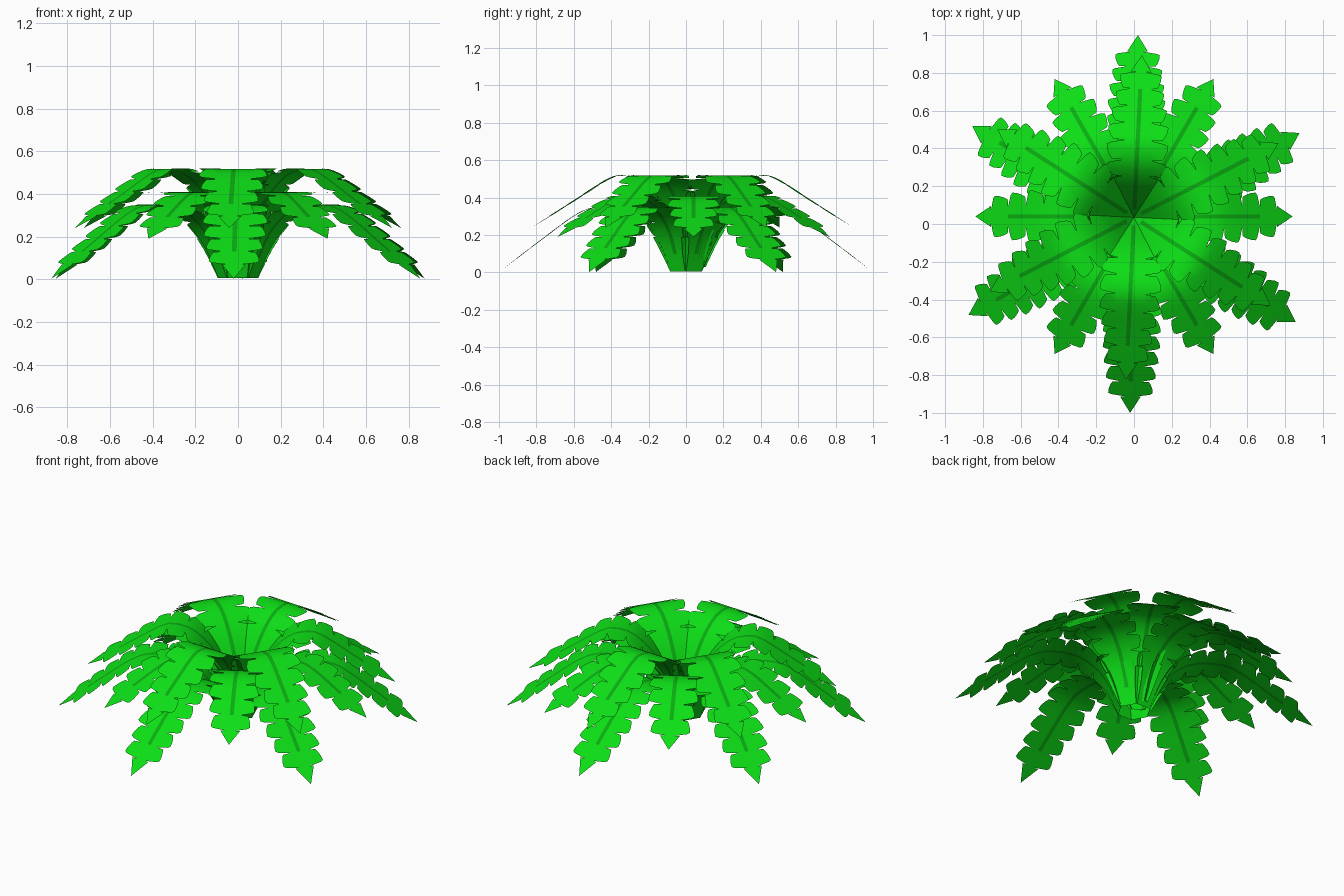
import bpy, bmesh, math
from mathutils import Vector

if "Cube" in bpy.data.objects:
    bpy.data.objects.remove(bpy.data.objects["Cube"])


def material(name, col):
    m = bpy.data.materials.new(name)
    m.diffuse_color = (*col, 1)
    m.use_nodes = True
    m.node_tree.nodes["Principled BSDF"].inputs["Base Color"].default_value = m.diffuse_color
    return m


GREEN = material("leaf_green", (0.004, 0.74, 0.008))
DARK = material("spine_green", (0.003, 0.42, 0.006))


def lerp_table(table, x):
    for (x0, y0), (x1, y1) in zip(table, table[1:]):
        if x <= x1:
            return y0 + (y1 - y0) * max(0, x - x0) / (x1 - x0)
    return table[-1][1]


def smooth_path(pts, n=8):
    # Catmull-Rom curve through the (radius, height) points
    p = [Vector(q) for q in pts]
    p = [2 * p[0] - p[1]] + p + [2 * p[-1] - p[-2]]
    out = []
    for a, b, c, d in zip(p, p[1:], p[2:], p[3:]):
        for i in range(n):
            t = i / n
            out.append(0.5 * (2 * b + (c - a) * t + (2 * a - 5 * b + 4 * c - d) * t * t
                              + (3 * b - a - 3 * c + d) * t ** 3))
    return out + [p[-2]]


def frond_mesh(name, profile, widths, lobes, plain):
    # Flat-section frond: plain base strip, notched lobes, arrow-shaped tip
    path = smooth_path(profile)
    dist = [0]
    for a, b in zip(path, path[1:]):
        dist.append(dist[-1] + (b - a).length)
    rs = [(d / dist[-1], p.x) for d, p in zip(dist, path)]
    zs = [(d / dist[-1], p.y) for d, p in zip(dist, path)]
    bm = bmesh.new()
    cache = {}

    def vert(t, u):
        key = (round(t, 4), round(u, 4))
        if key not in cache:
            cache[key] = bm.verts.new((lerp_table(rs, t), u, lerp_table(zs, t)))
        return cache[key]

    def face(pts, mat=0):
        f = bm.faces.new([vert(*q) for q in pts])
        f.material_index = mat
        f.smooth = True
        f.normal_update()
        if f.normal.z < 0:
            f.normal_flip()

    tip = 0.91
    pitch = tip / lobes
    spine = 0.011

    def notch(i):
        # width of the uncut middle part, narrowing to a neck at the tip
        if i <= plain:
            return 0.8
        return 0.26 if i == lobes else 0.46

    for i in range(lobes):
        t0, t1 = i * pitch, (i + 1) * pitch
        w0, w1 = lerp_table(widths, t0), lerp_table(widths, t1)
        n0, n1 = w0 * notch(i), w1 * notch(i + 1)
        mid, wm, nm = (t0 + t1) / 2, (w0 + w1) / 2, (n0 + n1) / 2
        # central spine strip
        col = 1 if 1 <= i < lobes - 1 else 0
        for a, b in ((t0, mid), (mid, t1)):
            face([(a, -spine), (b, -spine), (b, spine), (a, spine)], col)
        if i < plain:
            outer = [(t0, w0), (mid, wm), (t1, w1)]
        else:
            outer = [(t0 + f * pitch, wm * k) for f, k in
                     ((.03, .84), (.2, .92), (.5, 1.0), (.76, 1.02), (.86, .9))]
        c = len(outer) // 2
        for s in (-1, 1):
            face([(t0, s * spine), (mid, s * spine), (mid, s * nm), (t0, s * n0)])
            face([(mid, s * spine), (t1, s * spine), (t1, s * n1), (mid, s * nm)])
            face([(t0, s * n0), (mid, s * nm)] + [(t, s * u) for t, u in outer[c::-1]])
            face([(mid, s * nm), (t1, s * n1)] + [(t, s * u) for t, u in outer[:c - 1:-1]])
    # arrow tip
    neck = lerp_table(widths, tip) * notch(lobes)
    face([(tip, -spine), (1, 0), (tip, spine)])
    for s in (-1, 1):
        face([(tip, s * spine), (1, 0), (tip, s * neck)])
        face([(tip, s * neck), (1, 0), (tip, s * 0.055)])
    me = bpy.data.meshes.new(name)
    bm.to_mesh(me)
    bm.free()
    me.materials.append(GREEN)
    me.materials.append(DARK)
    return me


def whorl(name, mesh, centre_y, start):
    # six copies around the crown
    for i in range(6):
        ob = bpy.data.objects.new(f"{name}_{i + 1}", mesh)
        ob.location = (0, centre_y, 0)
        ob.rotation_euler.z = math.radians(start + 60 * i)
        bpy.context.collection.objects.link(ob)


# long lower fronds reaching the ground
lower = frond_mesh("lower_frond",
                   [(.08, .005), (.13, .14), (.20, .25), (.31, .33), (.44, .35),
                    (.57, .32), (.78, .17), (1.0, .002)],
                   [(0, .05), (.15, .11), (.35, .15), (.65, .15), (.85, .12), (1, .09)], 11, 2)
whorl("lower_frond", lower, 0, 28.8)

# short middle fronds between them
middle = frond_mesh("middle_frond",
                    [(.05, .03), (.11, .19), (.19, .31), (.29, .39), (.39, .41),
                     (.48, .39), (.65, .30), (.84, .19)],
                    [(0, .045), (.2, .11), (.4, .14), (.65, .14), (.85, .11), (1, .08)], 9, 2)
whorl("middle_frond", middle, .04, 0)

# upper fronds forming the crown
upper = frond_mesh("upper_frond",
                   [(0, .08), (.07, .23), (.16, .38), (.26, .48), (.35, .515),
                    (.44, .505), (.64, .38), (.86, .24)],
                   [(0, .045), (.2, .1), (.4, .16), (.6, .16), (.85, .11), (1, .08)], 10, 3)
whorl("upper_frond", upper, .035, 27.2)
